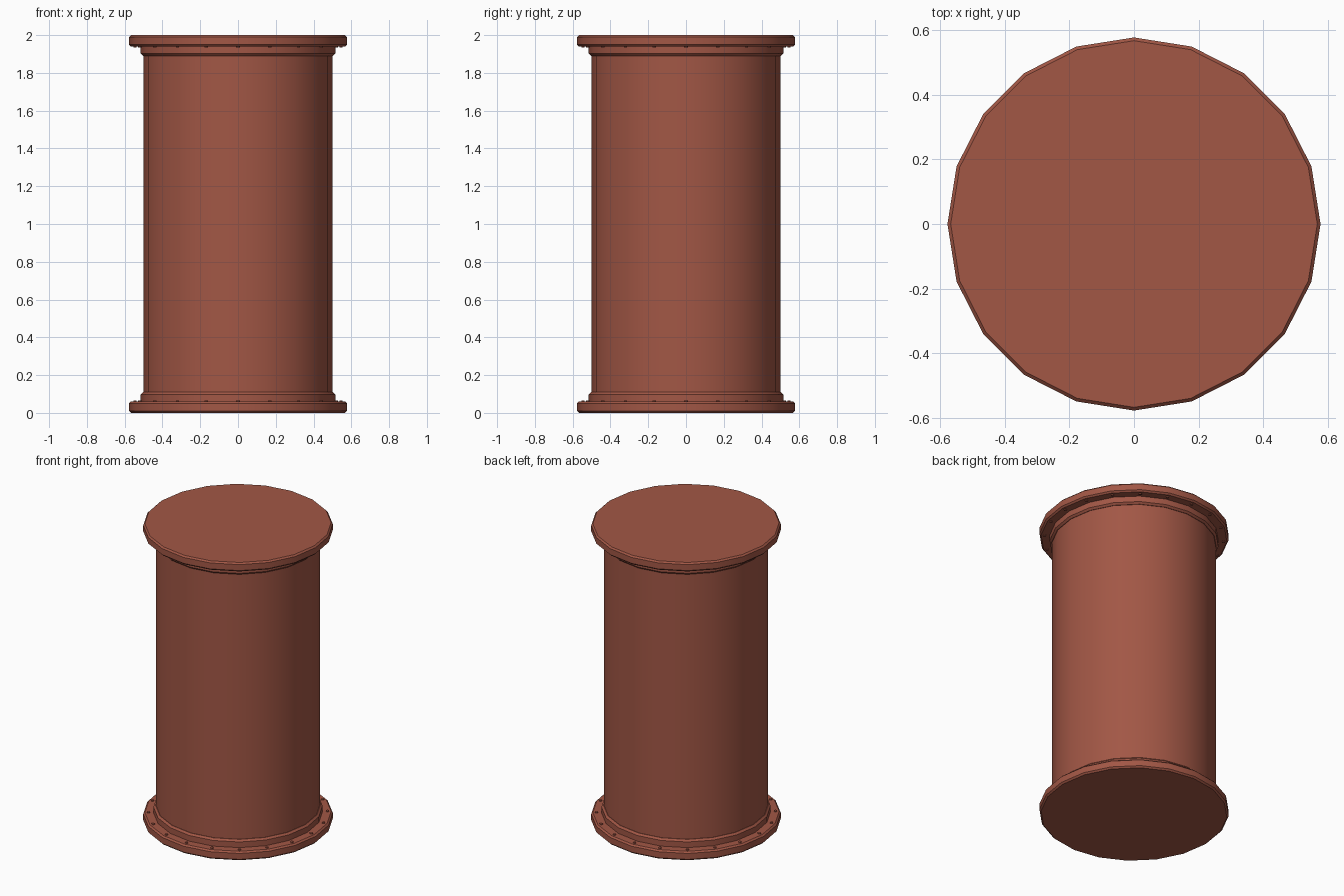
import bpy, bmesh, math
from mathutils import Matrix

cube = bpy.data.objects.get("Cube")
if cube:
    bpy.data.objects.remove(cube, do_unlink=True)

SIDES = 20
rust = bpy.data.materials.new("rust red paint")
rust.use_nodes = True
colour = (0.36, 0.095, 0.06, 1)
rust.diffuse_color = colour
rust.node_tree.nodes["Principled BSDF"].inputs["Base Color"].default_value = colour


def finish(bm, name):
    bmesh.ops.recalc_face_normals(bm, faces=bm.faces)
    mesh = bpy.data.meshes.new(name)
    bm.to_mesh(mesh)
    bm.free()
    mesh.materials.append(rust)
    obj = bpy.data.objects.new(name, mesh)
    bpy.context.collection.objects.link(obj)
    bpy.ops.object.select_all(action='DESELECT')
    obj.select_set(True)
    bpy.context.view_layer.objects.active = obj
    bpy.ops.object.shade_smooth_by_angle(angle=math.radians(25))
    return obj


def turned(name, profile):
    """Closed solid turned from (radius, height) points, capped at both ends."""
    bm = bmesh.new()
    rings = []
    for r, z in profile:
        angles = [2 * math.pi * i / SIDES for i in range(SIDES)]
        rings.append([bm.verts.new((r * math.cos(a), r * math.sin(a), z)) for a in angles])
    for low, high in zip(rings, rings[1:]):
        for i in range(SIDES):
            j = (i + 1) % SIDES
            bm.faces.new((low[i], low[j], high[j], high[i]))
    bm.faces.new(rings[0])
    bm.faces.new(rings[-1])
    return finish(bm, name)


def bolts(name, z):
    """Ring of small hexagonal bolt heads around a flange."""
    bm = bmesh.new()
    for i in range(SIDES):
        place = Matrix.Rotation(2 * math.pi * i / SIDES, 4, 'Z') @ Matrix.Translation((0.545, 0, z))
        bmesh.ops.create_cone(bm, cap_ends=True, segments=6, radius1=0.01,
                              radius2=0.01, depth=0.012, matrix=place)
    return finish(bm, name)


# Main pipe
turned("pipe_body", [(0.5, 0.03), (0.5, 1.97)])

# Flange, collar and bolts at each end
flange = [(0.567, 0), (0.577, 0.01), (0.577, 0.05), (0.567, 0.06)]
collar = [(0.515, 0.05), (0.515, 0.098), (0.503, 0.11)]
for end, flip in (("bottom", False), ("top", True)):
    def at_end(points):
        return [(r, 2 - z if flip else z) for r, z in points]
    turned(end + "_flange", at_end(flange))
    turned(end + "_collar", at_end(collar))
    bolts(end + "_bolts", at_end([(0, 0.06)])[0][1])
